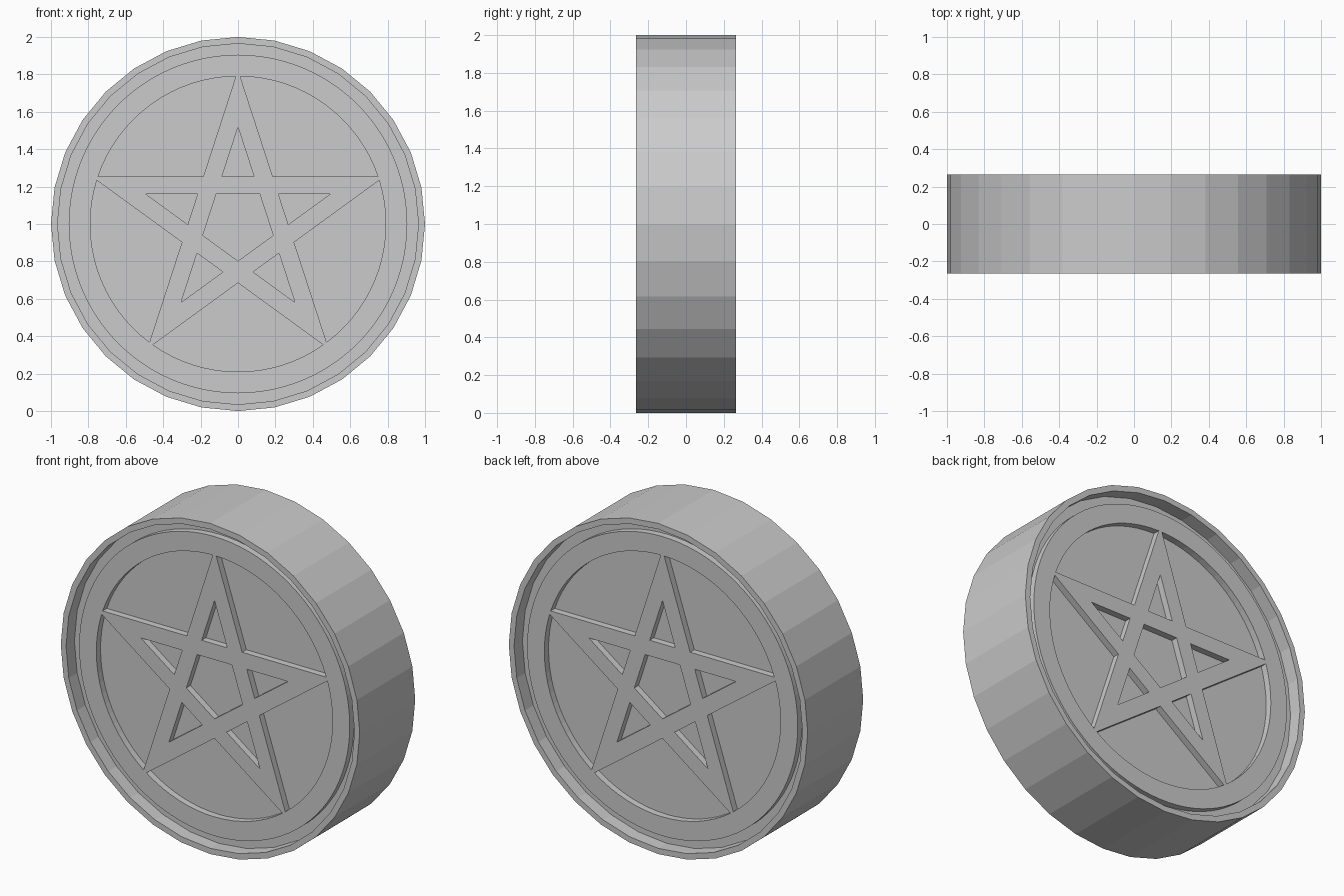
import bpy, bmesh
from math import cos, sin, pi, radians, acos, degrees

if "Cube" in bpy.data.objects:
    bpy.data.objects.remove(bpy.data.objects["Cube"])

CENTRE_Z = 1.0
HALF, FLOOR, PLATE = 0.265, 0.185, 0.225   # rim, recess floor and emblem heights from mid-plane
BAR_OUT, BAR_IN = 0.255, 0.16              # star bar edges, distance from centre
R_PLATE, R_FIELD = 0.905, 0.79             # emblem ring radii


def polar(r, deg):
    return (r * cos(radians(deg)), r * sin(radians(deg)))


# Thick disc with a raised rim on both faces: 32-sided rings lofted together
def make_disc():
    profile = [(0.965, -FLOOR), (0.965, -HALF), (1.0, -HALF),
               (1.0, HALF), (0.965, HALF), (0.965, FLOOR)]
    n = 32
    bm = bmesh.new()
    rings = [[bm.verts.new((r * cos(2 * pi * i / n), y, CENTRE_Z + r * sin(2 * pi * i / n)))
              for i in range(n)] for r, y in profile]
    for a, b in zip(rings, rings[1:]):
        for i in range(n):
            j = (i + 1) % n
            bm.faces.new((a[i], a[j], b[j], b[i]))
    bm.faces.new(rings[0])
    bm.faces.new(rings[-1])
    bmesh.ops.recalc_face_normals(bm, faces=bm.faces)
    mesh = bpy.data.meshes.new("rimmed_disc")
    bm.to_mesh(mesh)
    bm.free()
    bpy.context.collection.objects.link(bpy.data.objects.new("rimmed_disc", mesh))


# Outlines of the star plate: outer circle followed by all its openings
def star_outlines():
    loops = [[polar(R_PLATE, 360 * i / 96) for i in range(96)]]
    # central pentagon
    loops.append([polar(BAR_IN / cos(pi / 5), 54 + 72 * k) for k in range(5)])
    tip = BAR_IN / cos(radians(72))
    half_base = (tip - BAR_OUT) * math_tan18
    gap = 72 - degrees(acos(BAR_OUT / R_FIELD))
    for k in range(5):
        t = 90 + 72 * k
        # triangle inside each star point
        (ux, uy) = polar(1, t)
        loops.append([(ux * tip, uy * tip)] +
                     [(ux * BAR_OUT - uy * s, uy * BAR_OUT + ux * s)
                      for s in (half_base, -half_base)])
        # field between neighbouring points
        arc = [polar(R_FIELD, t + gap + (72 - 2 * gap) * i / 16) for i in range(17)]
        loops.append([polar(BAR_OUT / cos(pi / 5), t + 36)] + arc)
    return loops


math_tan18 = sin(pi / 10) / cos(pi / 10)


# Extruded star plate, sunk slightly into the disc
def make_star_plate(name, side):
    curve = bpy.data.curves.new(name, 'CURVE')
    curve.dimensions = '2D'
    curve.fill_mode = 'BOTH'
    depth = PLATE - FLOOR + 0.01
    curve.extrude = depth / 2
    for pts in star_outlines():
        sp = curve.splines.new('POLY')
        sp.points.add(len(pts) - 1)
        for p, (x, y) in zip(sp.points, pts):
            p.co = (x, y, 0, 1)
        sp.use_cyclic_u = True
        sp.use_smooth = False
    ob = bpy.data.objects.new(name, curve)
    bpy.context.collection.objects.link(ob)
    ob.rotation_euler = (pi / 2, 0, 0)
    ob.location = (0, side * (PLATE - depth / 2), CENTRE_Z)
    bpy.ops.object.select_all(action='DESELECT')
    ob.select_set(True)
    bpy.context.view_layer.objects.active = ob
    bpy.ops.object.convert(target='MESH')


make_disc()
make_star_plate("front_star_plate", -1)
make_star_plate("back_star_plate", 1)
